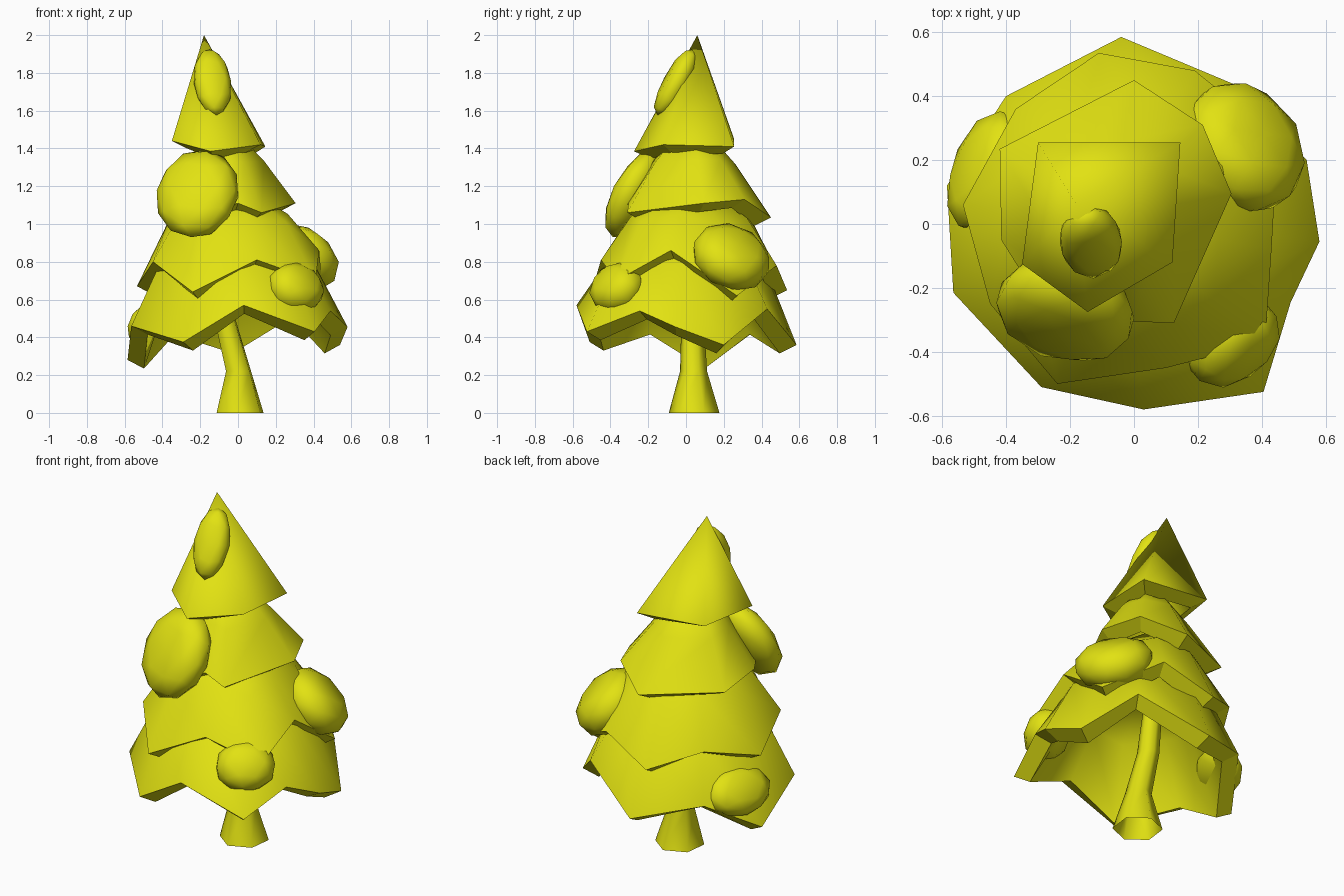
import bpy, bmesh, math
from mathutils import Vector, Matrix

if "Cube" in bpy.data.objects:
    bpy.data.objects.remove(bpy.data.objects["Cube"])

yellow = bpy.data.materials.new("yellow")
yellow.diffuse_color = (0.76, 0.76, 0.006, 1)
yellow.use_nodes = True
yellow.node_tree.nodes["Principled BSDF"].inputs["Base Color"].default_value = yellow.diffuse_color


def finish(bm, name, sharp_edges=None):
    bmesh.ops.recalc_face_normals(bm, faces=bm.faces[:])
    for f in bm.faces:
        f.smooth = True
    for e in sharp_edges or []:
        e.smooth = False
    me = bpy.data.meshes.new(name)
    bm.to_mesh(me)
    bm.free()
    if sharp_edges is None:
        me.set_sharp_from_angle(angle=math.radians(62))
    me.materials.append(yellow)
    ob = bpy.data.objects.new(name, me)
    bpy.context.collection.objects.link(ob)
    return ob


def loft(name, rings, tip_a=None, tip_b=None, lip=None):
    """Skin a stack of rings; ends close to a tip or stay open; lip = strip kept faceted."""
    bm = bmesh.new()
    rows = [[bm.verts.new(p) for p in r] for r in rings]
    n = len(rows[0])
    sharp = None
    for k, (a, b) in enumerate(zip(rows, rows[1:])):
        for i in range(n):
            j = (i + 1) % n
            f = bm.faces.new((a[i], a[j], b[j], b[i]))
            if k == lip:
                sharp = (sharp or []) + list(f.edges)
    for row, tip in ((rows[0], tip_a), (rows[-1], tip_b)):
        if tip is not None:
            t = bm.verts.new(tip)
            for i in range(n):
                bm.faces.new((row[i], row[(i + 1) % n], t))
    return finish(bm, name, sharp)


def tier(name, rim, tip, shoulder=None, thick=0.09, drop=0.045):
    """Zigzag skirt as a thick shell: tip, shoulder (z, scale), rim, lip, inner wall, inner tip."""
    c = sum((Vector(p) for p in rim), Vector()) / len(rim)
    tip = Vector(tip)

    def inset(ring, d, dz):
        out = []
        for p in ring:
            h = Vector((c.x - p[0], c.y - p[1], 0)).normalized() * d
            out.append((p[0] + h.x, p[1] + h.y, p[2] + dz))
        return out
    outer, inner = [], []
    if shoulder:
        sz, k = shoulder
        lean = (sz - c.z) / (tip.z - c.z) * 0.5
        top = [(c.x + (x - c.x) * k + (tip.x - c.x) * lean,
                c.y + (y - c.y) * k + (tip.y - c.y) * lean,
                sz + 0.25 * (z - c.z)) for x, y, z in rim]
        outer, inner = [top], [inset(top, thick, -drop)]
    rings = outer + [list(rim), inset(rim, thick, -drop)] + inner
    loft(name, rings, tip, tip - Vector((0, 0, 0.15)), lip=len(outer))


# Foliage tiers, bottom to top
tier("foliage_bottom", [
    (0.03, -0.58, 0.57), (0.405, -0.525, 0.43), (0.49, -0.245, 0.54), (0.58, -0.055, 0.455),
    (0.54, 0.2, 0.36), (0.33, 0.43, 0.55), (-0.04, 0.585, 0.36), (-0.40, 0.40, 0.46),
    (-0.585, 0.12, 0.28), (-0.565, -0.215, 0.46), (-0.29, -0.51, 0.375)],
    (-0.03, 0.02, 1.0), (0.79, 0.71))
tier("foliage_lower_middle", [
    (0.10, -0.45, 0.81), (0.41, -0.37, 0.70), (0.43, -0.08, 0.86), (0.45, 0.27, 0.62),
    (0.19, 0.48, 0.78), (-0.11, 0.535, 0.65), (-0.37, 0.36, 0.76),
    (-0.535, 0.06, 0.67), (-0.45, -0.25, 0.80), (-0.24, -0.5, 0.64)],
    (-0.07, 0.02, 1.26), (1.02, 0.66))
tier("foliage_upper_middle", [
    (0.0, 0.45, 1.035), (0.215, 0.31, 1.13), (0.305, 0.095, 1.11), (0.125, -0.31, 1.06),
    (0.0, -0.305, 1.11), (-0.22, -0.36, 1.05), (-0.415, -0.05, 1.11), (-0.42, 0.235, 1.08)],
    (-0.1, 0.03, 1.58), (1.33, 0.56))
tier("foliage_top", [
    (-0.30, 0.255, 1.45), (0.145, 0.255, 1.41), (0.12, -0.12, 1.42),
    (-0.145, -0.275, 1.385), (-0.35, -0.125, 1.44)], (-0.18, 0.06, 2.0), drop=0.04)

# Leaning hexagonal trunk with flared, open base
trunk = [(0.011, 0.043, 0.0, 0.135), (0.003, 0.04, 0.22, 0.072),
         (-0.07, 0.035, 0.5, 0.06), (-0.11, 0.035, 0.85, 0.05)]
loft("trunk", [[(x + r * math.cos(a), y + r * math.sin(a), z)
                for a in (math.radians(60 * i + 23) for i in range(6))]
               for x, y, z, r in trunk])

# Flat-faced clumps lying on the slopes: centre, radii, facing angle, lean
clumps = [
    ("clump_top", (-0.135, -0.055, 1.75), (0.10, 0.055, 0.20), 12, 29),
    ("clump_upper", (-0.215, -0.27, 1.16), (0.225, 0.09, 0.26), -15, 28),
    ("clump_front_right", (0.305, -0.365, 0.66), (0.165, 0.095, 0.145), 40, 35),
    ("clump_back_right", (0.34, 0.24, 0.825), (0.22, 0.11, 0.21), 125, 45),
    ("clump_back_left", (-0.46, 0.165, 0.48), (0.20, 0.075, 0.14), -110, 35),
]
for name, loc, radii, facing, lean in clumps:
    bm = bmesh.new()
    bmesh.ops.create_icosphere(bm, subdivisions=2, radius=1.0)
    for v in bm.verts:
        v.co.y = max(-1.0, min(1.0, v.co.y * 1.35))
    m = (Matrix.Translation(loc) @ Matrix.Rotation(math.radians(facing), 4, 'Z')
         @ Matrix.Rotation(math.radians(-lean), 4, 'X') @ Matrix.Diagonal((*radii, 1)))
    bm.transform(m)
    finish(bm, name)
